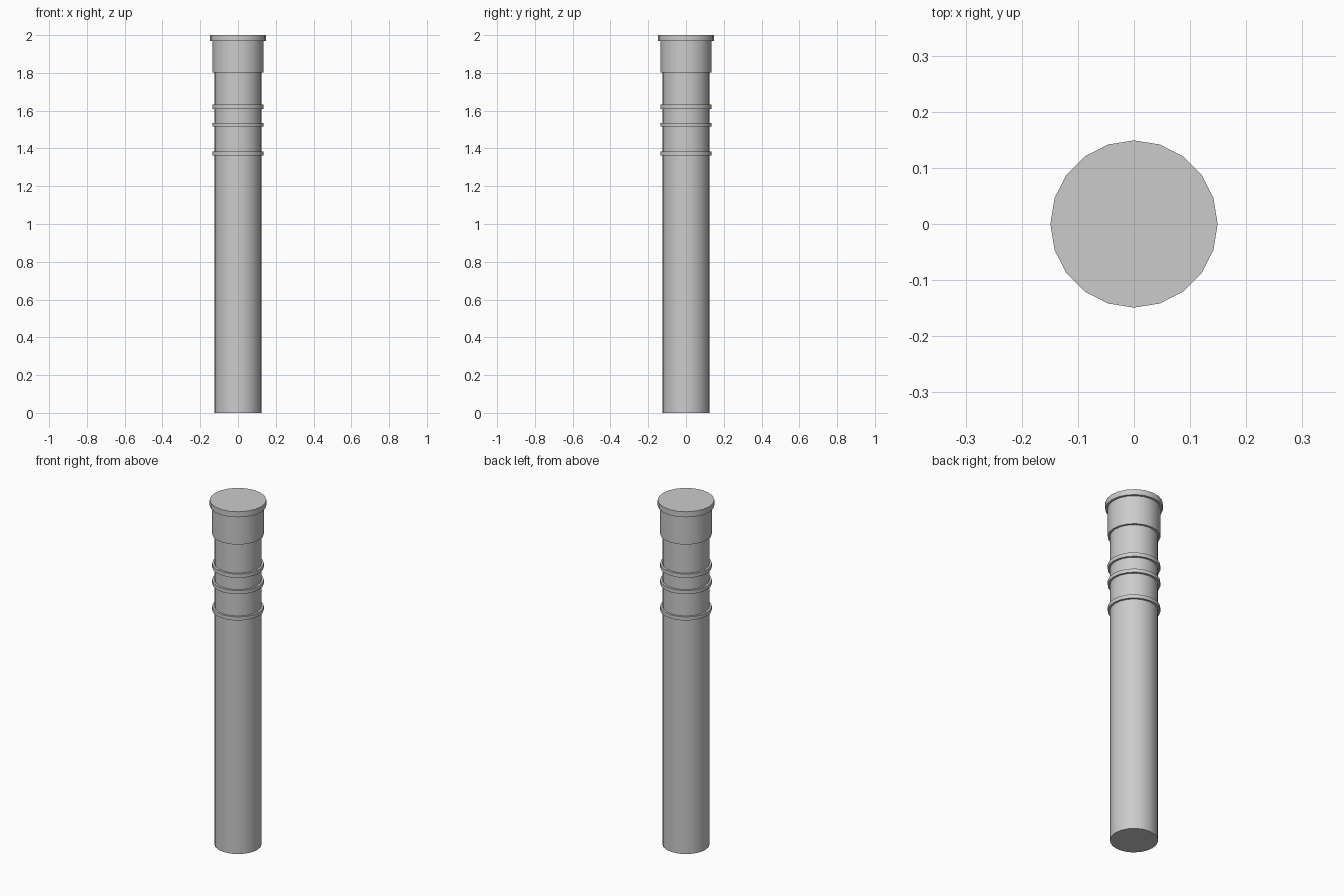
import bpy, bmesh, math

if "Cube" in bpy.data.objects:
    bpy.data.objects.remove(bpy.data.objects["Cube"])

SIDES = 20
SHAFT_R, RING_R, CAP_R = 0.124, 0.136, 0.149


def lathe(name, profile):
    """Spin an (radius, z) profile around z and close both ends."""
    bm = bmesh.new()
    loops = []
    for r, z in profile:
        loops.append([bm.verts.new((r * math.cos(2 * math.pi * i / SIDES),
                                    r * math.sin(2 * math.pi * i / SIDES), z))
                      for i in range(SIDES)])
    for a, b in zip(loops, loops[1:]):
        for i in range(SIDES):
            j = (i + 1) % SIDES
            bm.faces.new((a[i], a[j], b[j], b[i]))
    bm.faces.new(loops[0][::-1])
    bm.faces.new(loops[-1])
    mesh = bpy.data.meshes.new(name)
    bm.to_mesh(mesh)
    bm.free()
    obj = bpy.data.objects.new(name, mesh)
    bpy.context.collection.objects.link(obj)
    bpy.context.view_layer.objects.active = obj
    obj.select_set(True)
    bpy.ops.object.shade_smooth_by_angle(angle=math.radians(35))
    obj.select_set(False)
    return obj


# Shaft with three raised rings
profile = [(SHAFT_R, 0)]
for z0, z1 in ((1.362, 1.383), (1.515, 1.536), (1.61, 1.632)):
    profile += [(SHAFT_R, z0), (RING_R, z0), (RING_R, z1), (SHAFT_R, z1)]

# Collar and wider top cap
profile += [(SHAFT_R, 1.803), (RING_R, 1.803), (RING_R, 1.968),
            (CAP_R, 1.968), (CAP_R, 2.0)]

lathe("ringed_post", profile)
